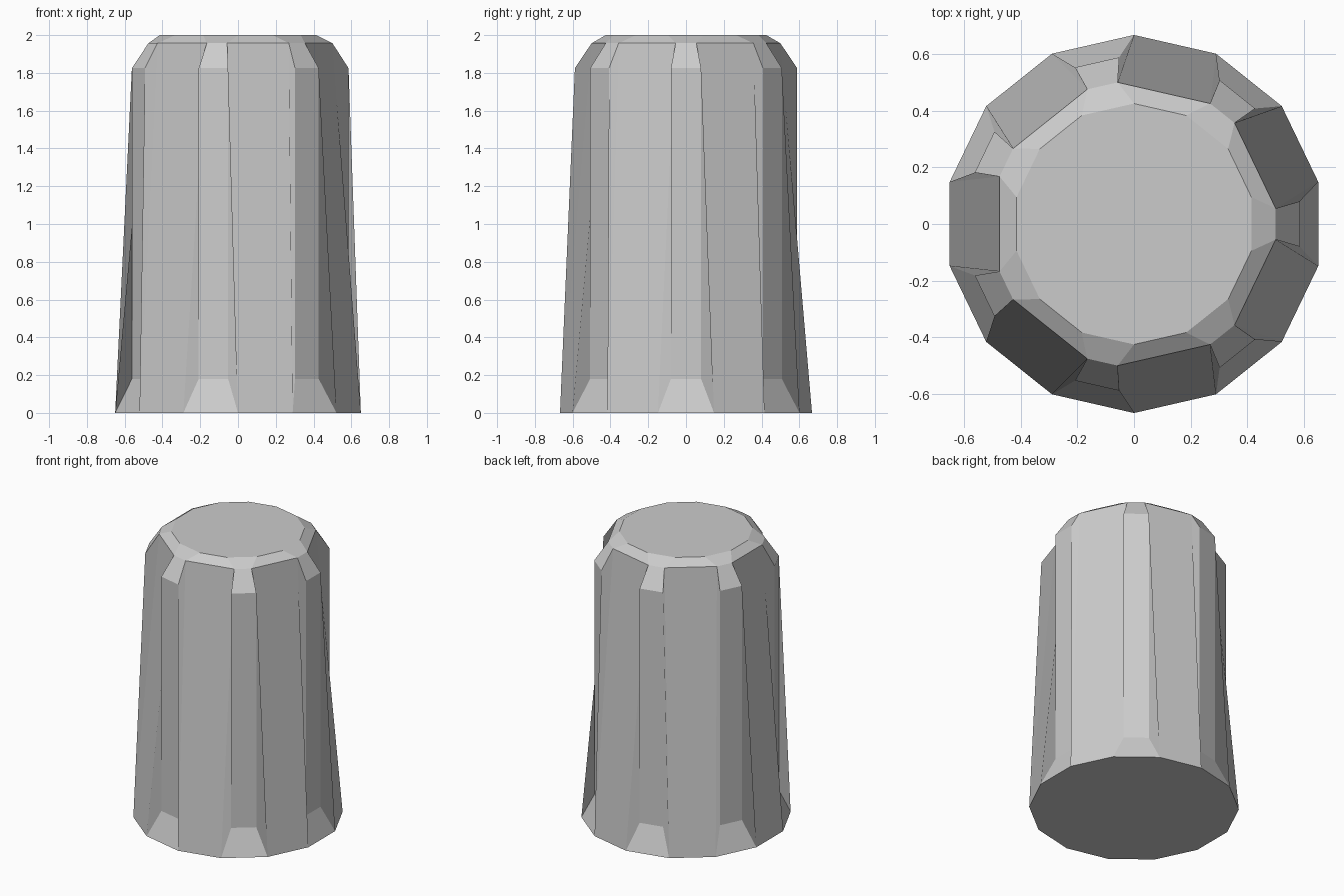
import bpy
from math import cos, sin, tau, pi

if "Cube" in bpy.data.objects:
    bpy.data.objects.remove(bpy.data.objects["Cube"])

RIBS = 7
# Ring profile: (distance of rib face from axis, half width of rib, height)
BASE_R, TOP_R = 0.667, 0.425
half = pi / (2 * RIBS)
RINGS = [
    (BASE_R * cos(half), BASE_R * sin(half), 0.0),   # regular 14-sided foot
    (0.585, 0.08, 0.18),                             # rib bottom
    (0.585, 0.08, 1.825),                            # rib top
    (0.50, 0.055, 1.957),                            # shoulder
    (TOP_R * cos(half), TOP_R * sin(half), 2.0),     # regular 14-sided top
]
N = 2 * RIBS

# Each ring holds a left and a right corner for every rib
verts = []
for r, w, z in RINGS:
    for k in range(RIBS):
        a = tau * k / RIBS
        for y in (-w, w):
            verts.append((r * cos(a) - y * sin(a), r * sin(a) + y * cos(a), z))


def v(ring, i):
    return ring * N + i % N


def quad(r0, i0, r1, i1, r2, i2, r3, i3):
    faces.append((v(r0, i0), v(r1, i1), v(r2, i2), v(r3, i3)))


faces = []
for k in range(RIBS):
    a, b, c = 2 * k, 2 * k + 1, 2 * k + 2
    # Rib: foot slope, upright face, shoulder slope, top chamfer
    for ring in range(4):
        quad(ring, a, ring, b, ring + 1, b, ring + 1, a)
    # Tapered panel between ribs, with its two side walls
    quad(1, b, 0, b, 3, b, 2, b)
    quad(0, b, 0, c, 3, c, 3, b)
    quad(0, c, 1, c, 2, c, 3, c)
    # Top chamfer over the panel
    quad(3, b, 3, c, 4, c, 4, b)

# Flat bottom and top
faces.append(tuple(v(0, i) for i in reversed(range(N))))
faces.append(tuple(v(4, i) for i in range(N)))

mesh = bpy.data.meshes.new("ribbed_cap")
mesh.from_pydata(verts, [], faces)
mesh.update()
cap = bpy.data.objects.new("ribbed_cap", mesh)
bpy.context.collection.objects.link(cap)
